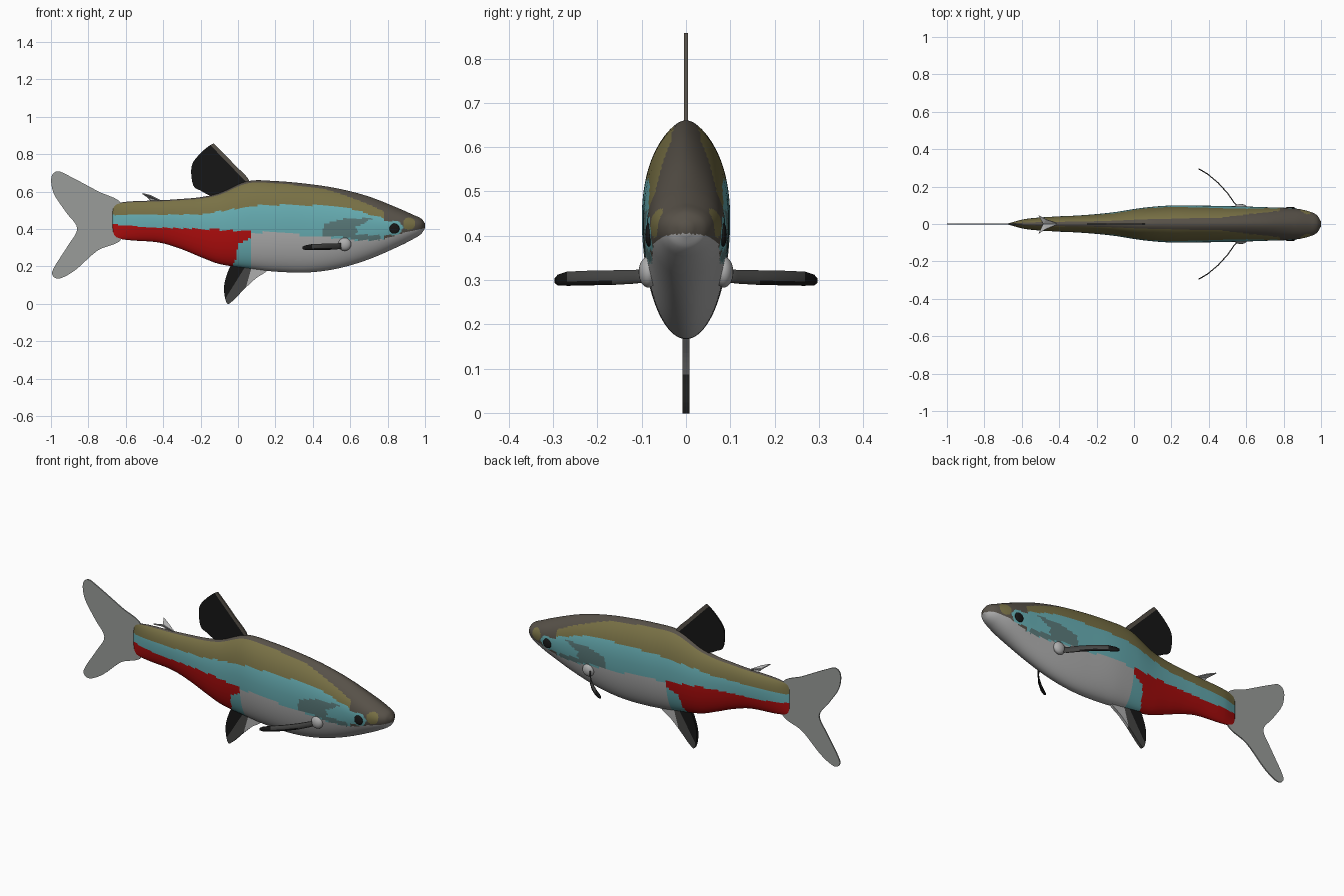
import bpy, bmesh, math
from mathutils import Vector

if "Cube" in bpy.data.objects:
    bpy.data.objects.remove(bpy.data.objects["Cube"])

COLOURS = {
    "olive": (0.19, 0.165, 0.06), "taupe": (0.095, 0.082, 0.065),
    "sky_blue": (0.135, 0.42, 0.45), "red": (0.43, 0.004, 0.004),
    "pale_grey": (0.42, 0.42, 0.42), "tail_grey": (0.32, 0.335, 0.32),
    "teal_grey": (0.10, 0.19, 0.19), "black": (0.008, 0.008, 0.008),
    "dark_grey": (0.06, 0.06, 0.058),
}
NAMES = list(COLOURS)
MATS = []
for n, c in COLOURS.items():
    m = bpy.data.materials.new(n)
    m.diffuse_color = (*c, 1)
    m.use_nodes = True
    m.node_tree.nodes["Principled BSDF"].inputs["Base Color"].default_value = m.diffuse_color
    MATS.append(m)


def add_object(name, bm, smooth=False):
    me = bpy.data.meshes.new(name)
    bmesh.ops.recalc_face_normals(bm, faces=bm.faces[:])
    bm.to_mesh(me)
    bm.free()
    for m in MATS:
        me.materials.append(m)
    if smooth:
        me.shade_smooth()
    ob = bpy.data.objects.new(name, me)
    bpy.context.collection.objects.link(ob)
    return ob


def linear(table, x):
    for (x0, v0), (x1, v1) in zip(table, table[1:]):
        if x <= x1:
            return v0 + (v1 - v0) * max(0, (x - x0) / (x1 - x0))
    return table[-1][1]


def cubic(rows, x, k):
    """Smooth interpolation of column k of a table sorted by column 0."""
    n = len(rows)
    i = max(j for j in range(n - 1) if rows[j][0] <= x or j == 0)

    def slope(j):
        a, b = rows[max(j - 1, 0)], rows[min(j + 1, n - 1)]
        return (b[k] - a[k]) / (b[0] - a[0])
    h = rows[i + 1][0] - rows[i][0]
    t = (x - rows[i][0]) / h
    return ((2*t**3 - 3*t*t + 1) * rows[i][k] + (t**3 - 2*t*t + t) * h * slope(i)
            + (3*t*t - 2*t**3) * rows[i + 1][k] + (t**3 - t*t) * h * slope(i + 1))


def inside(poly, x, z):
    hit = False
    for (x0, z0), (x1, z1) in zip(poly, poly[1:] + poly[:1]):
        if (z0 > z) != (z1 > z) and x < x0 + (z - z0) * (x1 - x0) / (z1 - z0):
            hit = not hit
    return hit


# Body stations: x, back height, belly height, half width
BODY = [(-0.67, 0.535, 0.352, 0.004), (-0.58, 0.547, 0.34, 0.027), (-0.42, 0.553, 0.327, 0.04),
        (-0.31, 0.56, 0.295, 0.045), (-0.2, 0.57, 0.25, 0.053), (-0.1, 0.592, 0.213, 0.064),
        (0.05, 0.655, 0.19, 0.087), (0.2, 0.656, 0.172, 0.099), (0.38, 0.64, 0.168, 0.098),
        (0.54, 0.615, 0.19, 0.095), (0.7, 0.573, 0.238, 0.09), (0.86, 0.51, 0.307, 0.083),
        (0.94, 0.474, 0.348, 0.066), (0.98, 0.455, 0.374, 0.045), (1.0, 0.43, 0.404, 0.012)]


def section(x):
    top, bot, w = (cubic(BODY, x, k) for k in (1, 2, 3))
    return top, bot, bot + 0.56 * (top - bot), w


def skin_y(x, z):
    top, bot, c, w = section(x)
    t = (z - c) / (top - c if z > c else c - bot)
    return w * math.sqrt(max(0, 1 - t * t))


# Colour boundaries along the flank
BLUE_TOP = [(-0.67, 0.475), (-0.2, 0.478), (0, 0.51), (0.12, 0.527), (0.3, 0.53),
            (0.5, 0.522), (0.65, 0.5), (0.7, 0.475), (0.8, 0.455)]
RED_TOP = [(-0.67, 0.425), (-0.5, 0.41), (-0.2, 0.4), (0.07, 0.388)]
RED_END = [(0.2, -0.03), (0.24, -0.01), (0.32, 0), (0.35, 0.065), (0.4, 0.075)]
PALE_TOP = [(0.07, 0.385), (0.3, 0.37), (0.45, 0.36), (0.65, 0.335), (0.78, 0.345),
            (0.9, 0.385), (1, 0.405)]
FACE = [(0.63, 0.37), (0.66, 0.42), (0.70, 0.45), (0.77, 0.445), (0.86, 0.44),
        (0.885, 0.41), (0.86, 0.37), (0.78, 0.365)]
CHEEK = [(0.45, 0.36), (0.46, 0.425), (0.57, 0.457), (0.73, 0.457), (0.68, 0.43), (0.63, 0.41),
         (0.65, 0.372), (0.77, 0.375), (0.757, 0.34), (0.65, 0.34), (0.54, 0.36)]


def body_colour(x, y, z):
    top, bot, c, w = section(x)
    if math.hypot(x - 0.915, z - 0.428) < 0.033 and abs(y) > 0.03:
        return "olive"
    if inside(FACE, x, z):
        return "sky_blue"
    if inside(CHEEK, x, z):
        return "teal_grey"
    ridge = linear([(0, 0.27), (0.45, 0.33), (0.78, 0.8)], x)
    if z > c and abs(y) < ridge * w:
        return "taupe"
    if x > 0.78 and z > linear(PALE_TOP, x):
        return "taupe"
    if z > linear(BLUE_TOP, x):
        return "olive"
    if x < linear(RED_END, z) and z < linear(RED_TOP, x):
        return "red"
    if x < 0.07 or z > linear(PALE_TOP, x):
        return "sky_blue"
    return "pale_grey"


# Body: lofted oval rings
NX, NA = 220, 112
bm = bmesh.new()
rings = []
for i in range(NX + 1):
    u = i / NX
    x = -0.67 + 1.67 * (0.55 * u + 0.45 * math.sin(u * math.pi / 2))
    top, bot, c, w = section(x)
    ring = []
    for j in range(NA):
        a = 2 * math.pi * j / NA
        ca = math.cos(a)
        y = w * math.sin(a) * (1 - 0.2 * max(0, ca) ** 6)
        ring.append(bm.verts.new((x, y, c + ca * (top - c if ca > 0 else c - bot))))
    rings.append(ring)
for r0, r1 in zip(rings, rings[1:]):
    for j in range(NA):
        k = (j + 1) % NA
        bm.faces.new((r0[j], r0[k], r1[k], r1[j]))
bm.faces.new(rings[0])
bm.faces.new(rings[-1])
for f in bm.faces:
    f.material_index = NAMES.index(body_colour(*f.calc_center_median()))
add_object("body", bm, True)


def rounded(points, steps=5):
    """Closed smooth outline through the points."""
    out, n = [], len(points)
    for i in range(n):
        p0, p1, p2, p3 = (Vector(points[(i + d) % n]) for d in (-1, 0, 1, 2))
        for s in range(steps):
            t = s / steps
            out.append(0.5 * (2*p1 + (p2 - p0)*t + (2*p0 - 5*p1 + 4*p2 - p3)*t*t
                              + (3*p1 - p0 - 3*p2 + p3)*t**3))
    return out


def fin_plate(name, points, thick, base, cuts=(), steps=5):
    """Thin upright fin; each cut is (point a, point b, colour left of a to b)."""
    bm = bmesh.new()
    f = bm.faces.new([bm.verts.new((p[0], -thick / 2, p[1])) for p in rounded(points, steps)])
    ext = bmesh.ops.extrude_face_region(bm, geom=[f])
    bmesh.ops.translate(bm, vec=(0, thick, 0),
                        verts=[g for g in ext["geom"] if isinstance(g, bmesh.types.BMVert)])
    planes = [(Vector((a[0], 0, a[1])), Vector((a[1] - b[1], 0, b[0] - a[0])), col)
              for a, b, col in cuts]
    for co, no, col in planes:
        bmesh.ops.bisect_plane(bm, geom=bm.verts[:] + bm.edges[:] + bm.faces[:],
                               plane_co=co, plane_no=no)
    for f in bm.faces:
        f.material_index = NAMES.index(base)
        for co, no, col in planes:
            if (f.calc_center_median() - co).dot(no) > 0:
                f.material_index = NAMES.index(col)
    bmesh.ops.triangulate(bm, faces=[f for f in bm.faces if len(f.verts) > 4])
    return add_object(name, bm)


# Forked tail fin
fin_plate("tail_fin", [(-0.62, 0.53), (-0.75, 0.602), (-0.9, 0.682), (-0.965, 0.708), (-0.998, 0.675),
                       (-0.985, 0.59), (-0.92, 0.49), (-0.86, 0.403), (-0.91, 0.31), (-0.98, 0.2),
                       (-0.993, 0.155), (-0.955, 0.135), (-0.87, 0.18), (-0.75, 0.285),
                       (-0.62, 0.35)], 0.007, "tail_grey")

# Back fin with a lighter leading edge
fin_plate("dorsal_fin", [(-0.248, 0.735), (-0.205, 0.8), (-0.14, 0.853), (-0.115, 0.842),
                         (-0.02, 0.745), (0.06, 0.655), (0.0, 0.6), (-0.125, 0.575),
                         (-0.2, 0.605), (-0.24, 0.635)], 0.008, "black",
          [((0.035, 0.66), (-0.14, 0.84), "black"), ((-0.14, 0.84), (0.035, 0.66), "taupe")])

# Belly fin: dark rear, grey front, pale root
fin_plate("pelvic_fin", [(-0.06, 0.003), (-0.075, 0.08), (-0.058, 0.16), (-0.02, 0.215),
                         (0.1, 0.21), (0.155, 0.18), (0.095, 0.135), (0.035, 0.08),
                         (-0.03, 0.014)], 0.016, "black",
          [((-0.06, 0.04), (0.04, 0.2), "black"), ((0.04, 0.2), (-0.06, 0.04), "dark_grey"),
           ((0.08, 0.22), (0.04, 0.08), "pale_grey")])

# Small splayed fin near the tail
bm = bmesh.new()
pts = [(-0.405, 0, 0.55), (-0.47, 0.024, 0.582), (-0.51, 0.045, 0.592), (-0.485, 0, 0.575),
       (-0.51, -0.05, 0.592), (-0.47, -0.026, 0.582), (-0.46, 0, 0.545)]
v = [bm.verts.new(p) for p in pts]
for q in ((0, 1, 3), (1, 2, 3), (0, 3, 5), (3, 4, 5), (0, 3, 6)):
    bm.faces.new([v[i] for i in q]).material_index = NAMES.index("pale_grey")
ob = add_object("adipose_fin", bm)
ob.modifiers.new("thickness", "SOLIDIFY").thickness = 0.006


def ellipsoid(name, loc, size, colour):
    bm = bmesh.new()
    bmesh.ops.create_uvsphere(bm, u_segments=24, v_segments=14, radius=1)
    for p in bm.verts:
        p.co = Vector(loc) + p.co * Vector(size)
    for f in bm.faces:
        f.material_index = NAMES.index(colour)
    add_object(name, bm, True)


# Pectoral sweep: x, y, lower z, upper z
SWEEP = [(0.57, 0.075, 0.298, 0.325), (0.535, 0.115, 0.292, 0.323), (0.5, 0.165, 0.289, 0.322),
         (0.45, 0.22, 0.288, 0.321), (0.395, 0.266, 0.287, 0.319), (0.36, 0.287, 0.288, 0.312),
         (0.345, 0.294, 0.293, 0.304)]
for side, s in (("left", 1), ("right", -1)):
    bm = bmesh.new()
    cols = [[bm.verts.new((x, s * y, lo + (hi - lo) * t)) for t in (0, 0.3, 1)]
            for x, y, lo, hi in SWEEP]
    for i, (a, b) in enumerate(zip(cols, cols[1:])):
        for k in range(2):
            f = bm.faces.new((a[k], b[k], b[k + 1], a[k + 1]))
            dark = (k == 0 and i > 1) or i > 3
            f.material_index = NAMES.index("black" if dark else "dark_grey")
    ob = add_object(side + "_pectoral_fin", bm, True)
    mod = ob.modifiers.new("thickness", "SOLIDIFY")
    mod.thickness, mod.offset = 0.006, 0
    # Fleshy fin root and eye
    ellipsoid(side + "_fin_root", (0.57, s * 0.085, 0.318), (0.035, 0.022, 0.035), "pale_grey")
    ellipsoid(side + "_eye", (0.836, s * skin_y(0.836, 0.402), 0.402), (0.027, 0.008, 0.027), "black")
